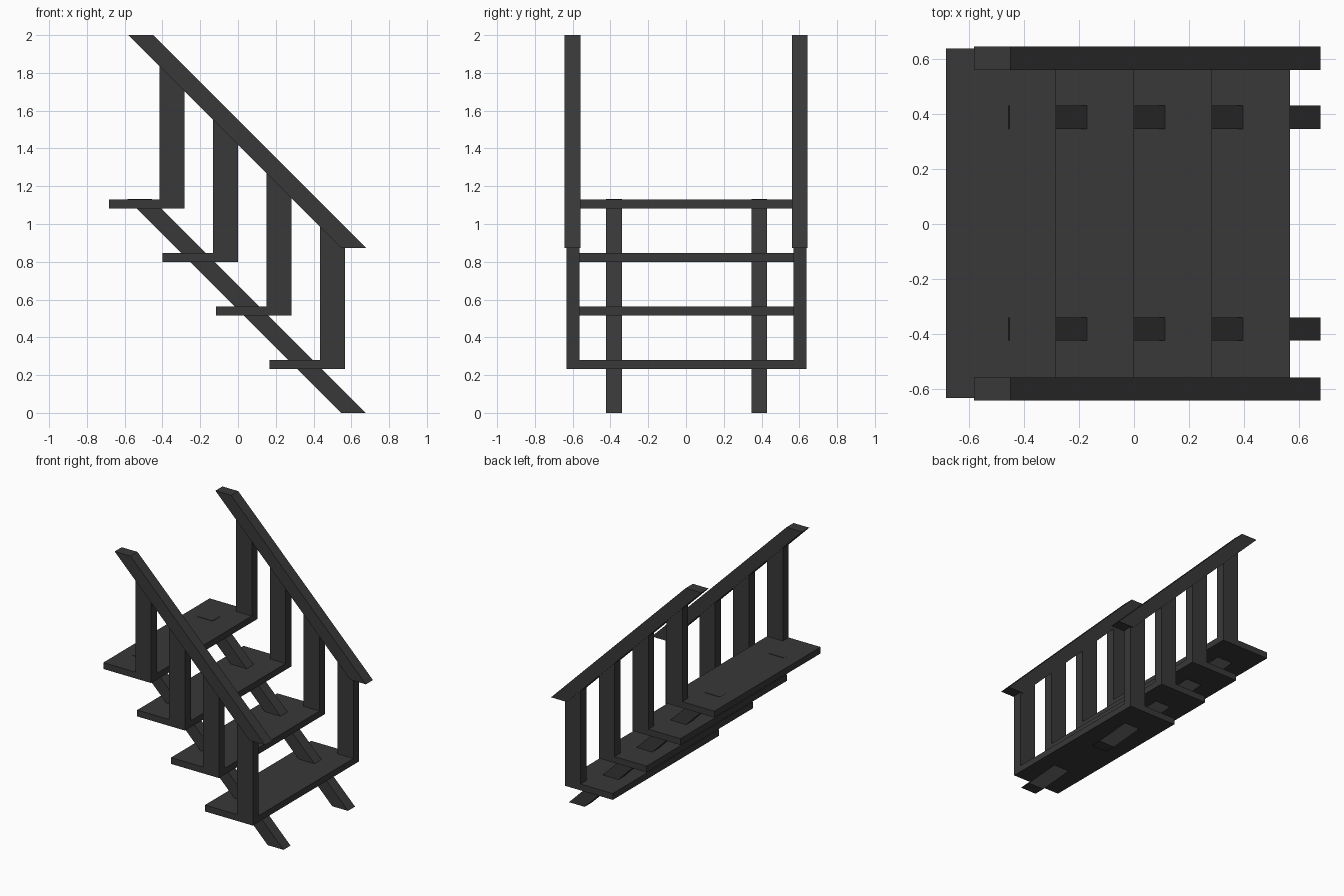
import bpy, bmesh

if "Cube" in bpy.data.objects:
    bpy.data.objects.remove(bpy.data.objects["Cube"])

mat = bpy.data.materials.new("dark charcoal")
mat.diffuse_color = (0.04, 0.04, 0.04, 1)
mat.use_nodes = True
mat.node_tree.nodes["Principled BSDF"].inputs["Base Color"].default_value = mat.diffuse_color


def extrude(name, profile, y0, y1):
    """Extrude an x-z profile from y0 to y1."""
    bm = bmesh.new()
    face = bm.faces.new([bm.verts.new((x, y0, z)) for x, z in profile])
    res = bmesh.ops.extrude_face_region(bm, geom=[face])
    moved = [v for v in res["geom"] if isinstance(v, bmesh.types.BMVert)]
    bmesh.ops.translate(bm, verts=moved, vec=(0, y1 - y0, 0))
    bmesh.ops.recalc_face_normals(bm, faces=bm.faces)
    me = bpy.data.meshes.new(name)
    bm.to_mesh(me)
    bm.free()
    me.materials.append(mat)
    ob = bpy.data.objects.new(name, me)
    bpy.context.collection.objects.link(ob)
    return ob


def beam(top, bottom):
    """45 degree beam profile with level-cut ends, passing x = 0.678 at the bottom."""
    x1, w, h = 0.677, 0.132, top - bottom
    return [(x1 - w, bottom), (x1, bottom), (x1 - h, top), (x1 - w - h, top)]


STEP = 0.283
for side, s in (("left", -1), ("right", 1)):
    # Handrail and stringer
    extrude("handrail_" + side, beam(2.0, 0.874), s * 0.559 + 0.001, s * 0.643 + 0.001)
    extrude("stringer_" + side, beam(1.133, 0), s * 0.343 + 0.003, s * 0.427 + 0.003)

for i in range(4):
    xr, zt = 0.566 - STEP * i, 0.281 + STEP * i
    zb = zt - 0.048
    # Tread
    extrude(f"tread_{i + 1}", [(xr - 0.4, zb), (xr, zb), (xr, zt), (xr - 0.4, zt)],
            -0.632, 0.637)
    # Balusters, flush with the tread ends, tops cut to the rail slope
    for side, s in (("left", -1), ("right", 1)):
        xl = xr - 0.132
        rail = 1.47
        extrude(f"baluster_{side}_{i + 1}",
                [(xl, zb), (xr, zb), (xr, rail - xr), (xl, rail - xl)],
                s * 0.566 + 0.0025, s * 0.6345 + 0.0025)
